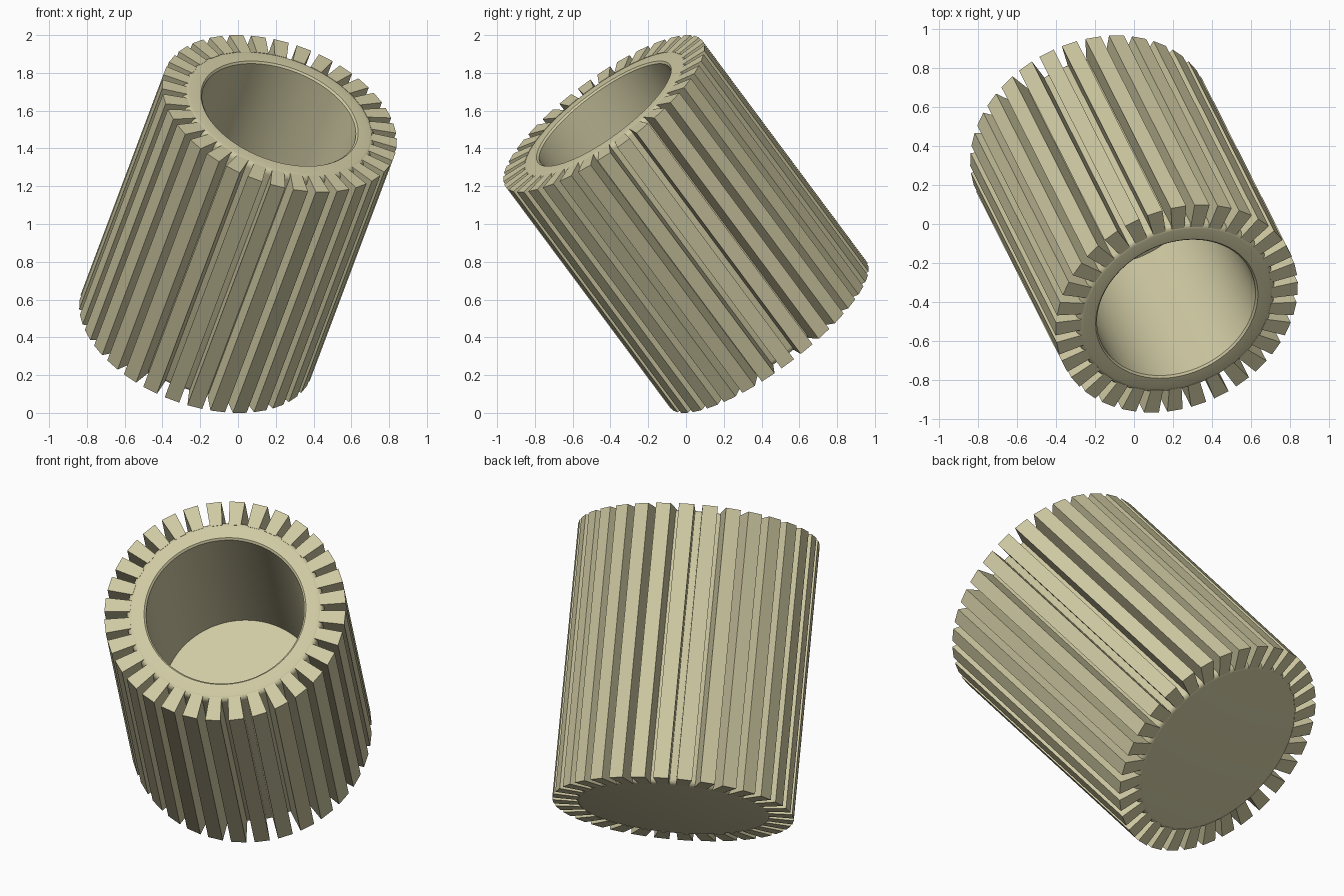
import bpy, bmesh, math
from mathutils import Vector, Matrix

if "Cube" in bpy.data.objects:
    bpy.data.objects.remove(bpy.data.objects["Cube"])

# Tilted frame: axis of the cup, and direction of one fin
A = Vector((0.289, -0.572, 0.769)).normalized()
U = Vector((0.131, 0.537, 0.350))
U = (U - A * U.dot(A)).normalized()
V = A.cross(U)
FRAME = Matrix.Translation((0, 0, 1)) @ Matrix((U, V, A)).transposed().to_4x4()

H = 0.761          # half length
R_OUT, R_BODY = 0.65, 0.53
FINS = 32

mat = bpy.data.materials.new("khaki")
mat.diffuse_color = (0.62, 0.58, 0.36, 1)
mat.use_nodes = True
mat.node_tree.nodes["Principled BSDF"].inputs["Base Color"].default_value = mat.diffuse_color


def finish(name, bm, smooth):
    bmesh.ops.recalc_face_normals(bm, faces=bm.faces)
    me = bpy.data.meshes.new(name)
    bm.to_mesh(me)
    bm.free()
    ob = bpy.data.objects.new(name, me)
    bpy.context.collection.objects.link(ob)
    ob.matrix_world = FRAME
    me.materials.append(mat)
    if smooth:
        bpy.ops.object.select_all(action='DESELECT')
        ob.select_set(True)
        bpy.context.view_layer.objects.active = ob
        bpy.ops.object.shade_smooth_by_angle(angle=math.radians(35))
    return ob


# Hollow body: lathe profile (radius, height) with rounded outer rims
b = 0.03
arc = [(R_BODY - b + b * math.cos(t), H - b + b * math.sin(t))
       for t in [i * math.pi / 8 for i in range(5)]]
profile = [(0, -H)] + [(r, -z) for r, z in reversed(arc)] + arc
profile += [(0.435, H), (0.425, H - 0.01), (0.425, H - 1.01), (0, H - 1.01)]
bm = bmesh.new()
vs = [bm.verts.new((r, 0, z)) for r, z in profile]
es = [bm.edges.new(p) for p in zip(vs, vs[1:])]
bmesh.ops.spin(bm, geom=vs + es, cent=(0, 0, 0), axis=(0, 0, 1),
               angle=math.tau, steps=96, use_merge=True)
bmesh.ops.remove_doubles(bm, verts=bm.verts, dist=1e-5)
finish("cup_body", bm, True)

# Ring of straight fins, slightly wider at the outside
bm = bmesh.new()
w_in, w_out = 0.033, 0.041
section = [(R_BODY - 0.02, -w_in), (R_OUT - 0.002, -w_out), (R_OUT - 0.002, w_out), (R_BODY - 0.02, w_in)]
for i in range(FINS):
    rot = Matrix.Rotation(math.tau * i / FINS, 3, 'Z')
    face = bm.faces.new([bm.verts.new(rot @ Vector((x, y, -H))) for x, y in section])
    ext = bmesh.ops.extrude_face_region(bm, geom=[face])['geom']
    bmesh.ops.translate(bm, vec=(0, 0, 2 * H),
                        verts=[e for e in ext if isinstance(e, bmesh.types.BMVert)])
    bm.faces.new(face.verts) if not face.is_valid else None
finish("grip_fins", bm, False)
